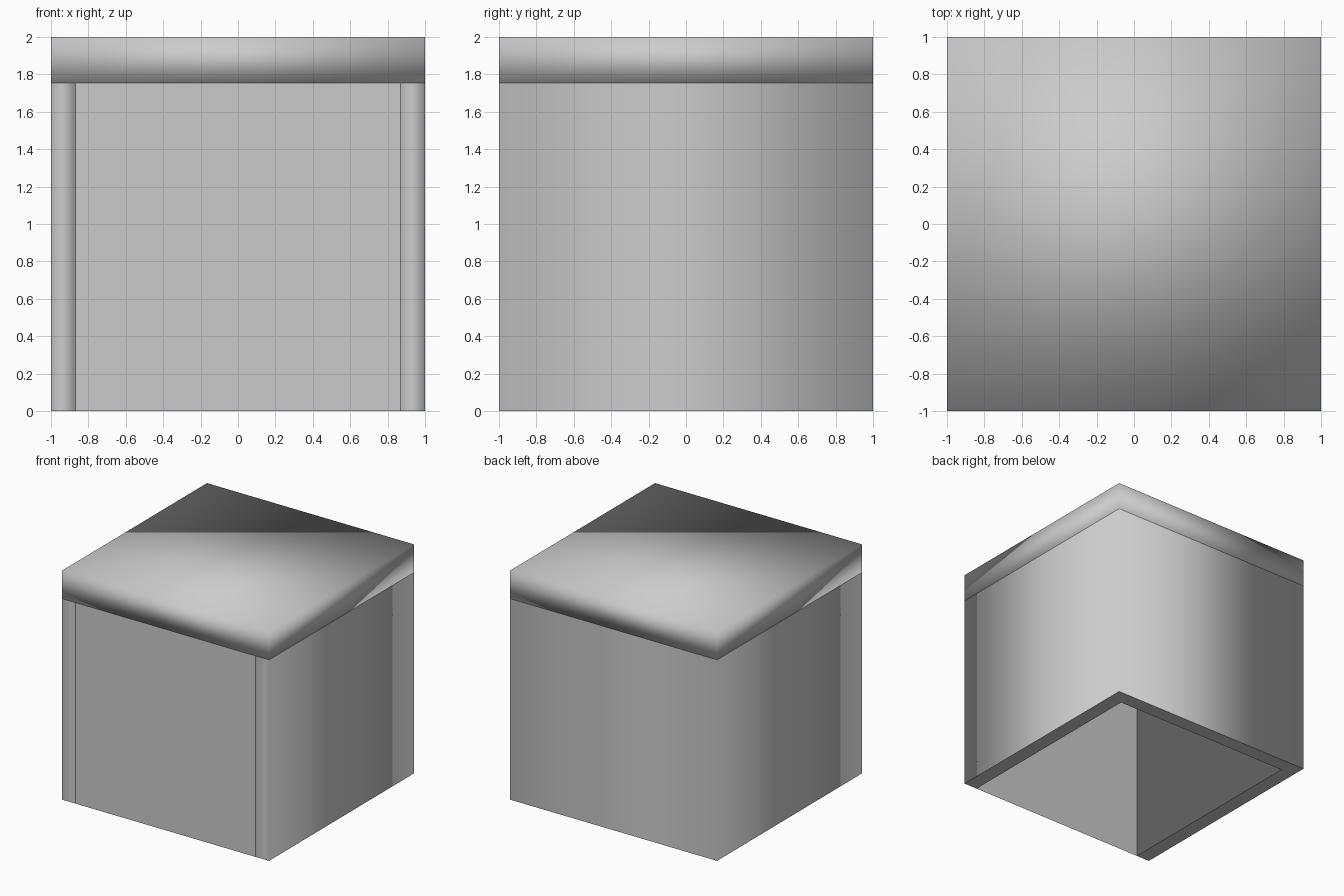
import bpy, bmesh

if "Cube" in bpy.data.objects:
    bpy.data.objects.remove(bpy.data.objects["Cube"])

H = 1.755   # wall height, where the lid starts
T = 0.13    # wall thickness


def make_object(name, bm):
    mesh = bpy.data.meshes.new(name)
    for f in bm.faces:
        f.smooth = True
    bm.to_mesh(mesh)
    bm.free()
    obj = bpy.data.objects.new(name, mesh)
    bpy.context.collection.objects.link(obj)
    return obj


# U-shaped walls: left, back and right, open at the front and below
i = 1 - T
outline = [(-1, -1), (-i, -1), (-i, i), (i, i), (i, -1), (1, -1), (1, 1), (-1, 1)]
bm = bmesh.new()
rings = [[bm.verts.new((x, y, z)) for x, y in outline] for z in (0, H)]
n = len(outline)
for k in range(n):
    j = (k + 1) % n
    bm.faces.new((rings[0][k], rings[0][j], rings[1][j], rings[1][k]))
# rims along the bottom and top, one quad per wall
for ring in rings:
    for quad in ((0, 1, 2, 7), (7, 2, 3, 6), (6, 3, 4, 5)):
        bm.faces.new([ring[q] for q in quad])
bmesh.ops.recalc_face_normals(bm, faces=bm.faces)
# rims stay crisp, upright corners are shaded softly
for e in bm.edges:
    if abs(e.verts[0].co.z - e.verts[1].co.z) < 1e-4:
        e.smooth = False
make_object("walls", bm)

# Thin front panel, flush with the wall ends
bm = bmesh.new()
bm.faces.new([bm.verts.new(p) for p in
              ((-i, -1, 0), (i, -1, 0), (i, -1, H), (-i, -1, H))])
make_object("front_panel", bm)

# Lid slab, softly shaded all over
bm = bmesh.new()
bmesh.ops.create_cube(bm, size=2)
bmesh.ops.scale(bm, vec=(1, 1, (2 - H) / 2), verts=bm.verts)
bmesh.ops.translate(bm, vec=(0, 0, (2 + H) / 2), verts=bm.verts)
make_object("lid", bm)
